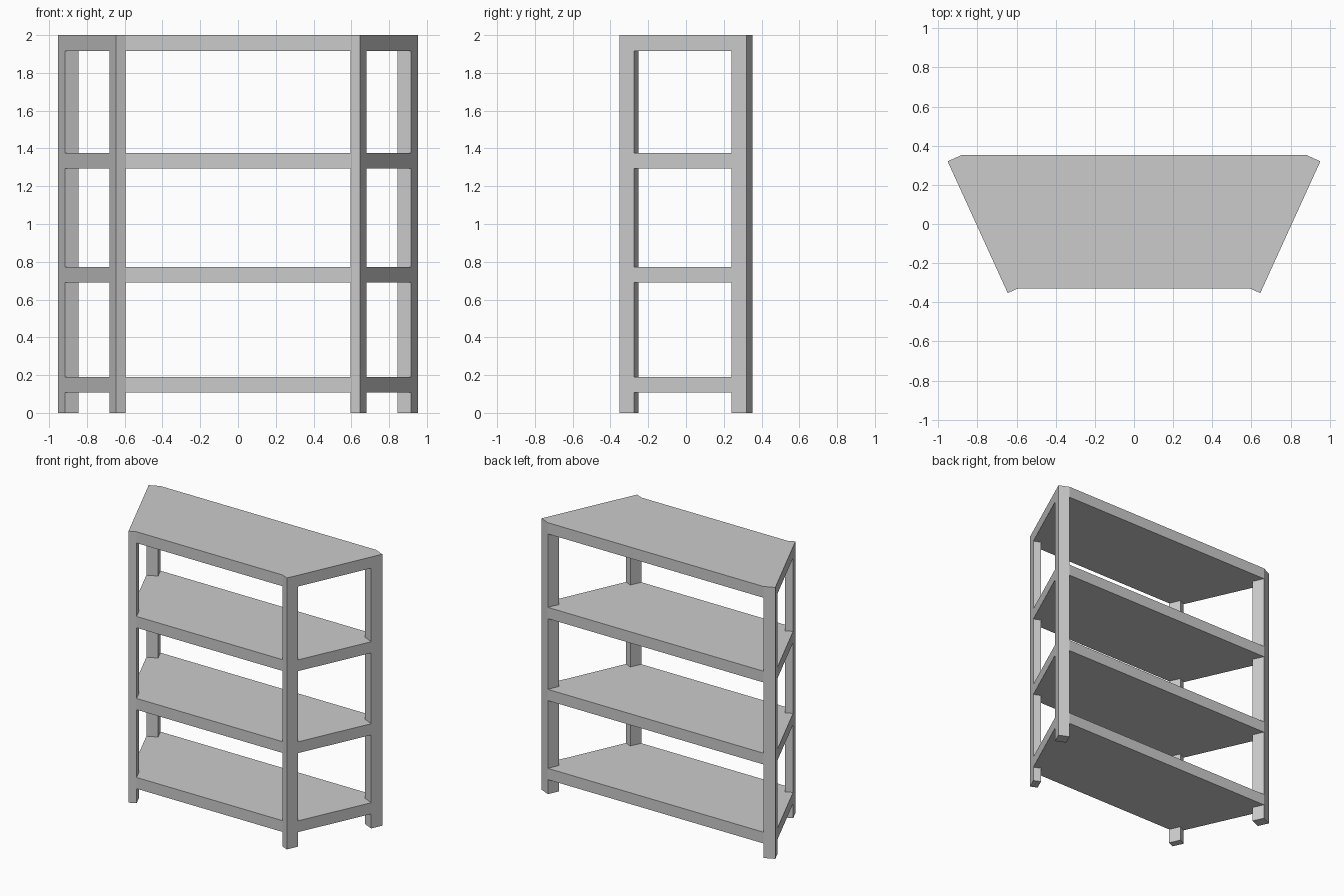
import bpy, bmesh
from mathutils import Vector

if "Cube" in bpy.data.objects:
    bpy.data.objects.remove(bpy.data.objects["Cube"])

HEIGHT = 2.0
THICK = 0.083
SHELF_TOPS = [0.19, 0.772, 1.376, HEIGHT]

# Plan layout of the right side: slanted from front corner to back corner
front = Vector((0.645, -0.353))
back = Vector((0.952, 0.32))
along = (back - front).normalized()
inward = Vector((-along.y, along.x))
DEPTH = 0.086            # post size along the slanted side
W_FRONT, W_BACK = 0.055, 0.08


def post_plan(corner, width):
    """Four corners: outer front, outer back, inner back, inner front."""
    a, b = corner, corner + along * DEPTH
    return [a, b, b + inward * width, a + inward * width]


def mirrored(points):
    return [Vector((-p.x, p.y)) for p in reversed(points)]


def prism(name, plan, z0, z1):
    bm = bmesh.new()
    face = bm.faces.new([bm.verts.new((p.x, p.y, z0)) for p in plan])
    ext = bmesh.ops.extrude_face_region(bm, geom=[face], use_keep_orig=True)
    top = [v for v in ext["geom"] if isinstance(v, bmesh.types.BMVert)]
    bmesh.ops.translate(bm, verts=top, vec=(0, 0, z1 - z0))
    bmesh.ops.recalc_face_normals(bm, faces=bm.faces)
    mesh = bpy.data.meshes.new(name)
    bm.to_mesh(mesh)
    bm.free()
    obj = bpy.data.objects.new(name, mesh)
    bpy.context.collection.objects.link(obj)
    return obj


# Posts, turned to follow the slanted sides
front_post = post_plan(front, W_FRONT)
back_post = post_plan(back - along * DEPTH, W_BACK)
for name, plan in (("front_post", front_post), ("back_post", back_post)):
    prism(name + "_right", plan, 0, HEIGHT)
    prism(name + "_left", mirrored(plan), 0, HEIGHT)

# Shelves, notched around the posts so outer faces sit flush
half = [front_post[3], front_post[2], front_post[1],
        back_post[0], back_post[3], back_post[2]]
outline = half + mirrored(half)
for i, z in enumerate(SHELF_TOPS):
    prism(f"shelf_{i + 1}", outline, z - THICK, z)
